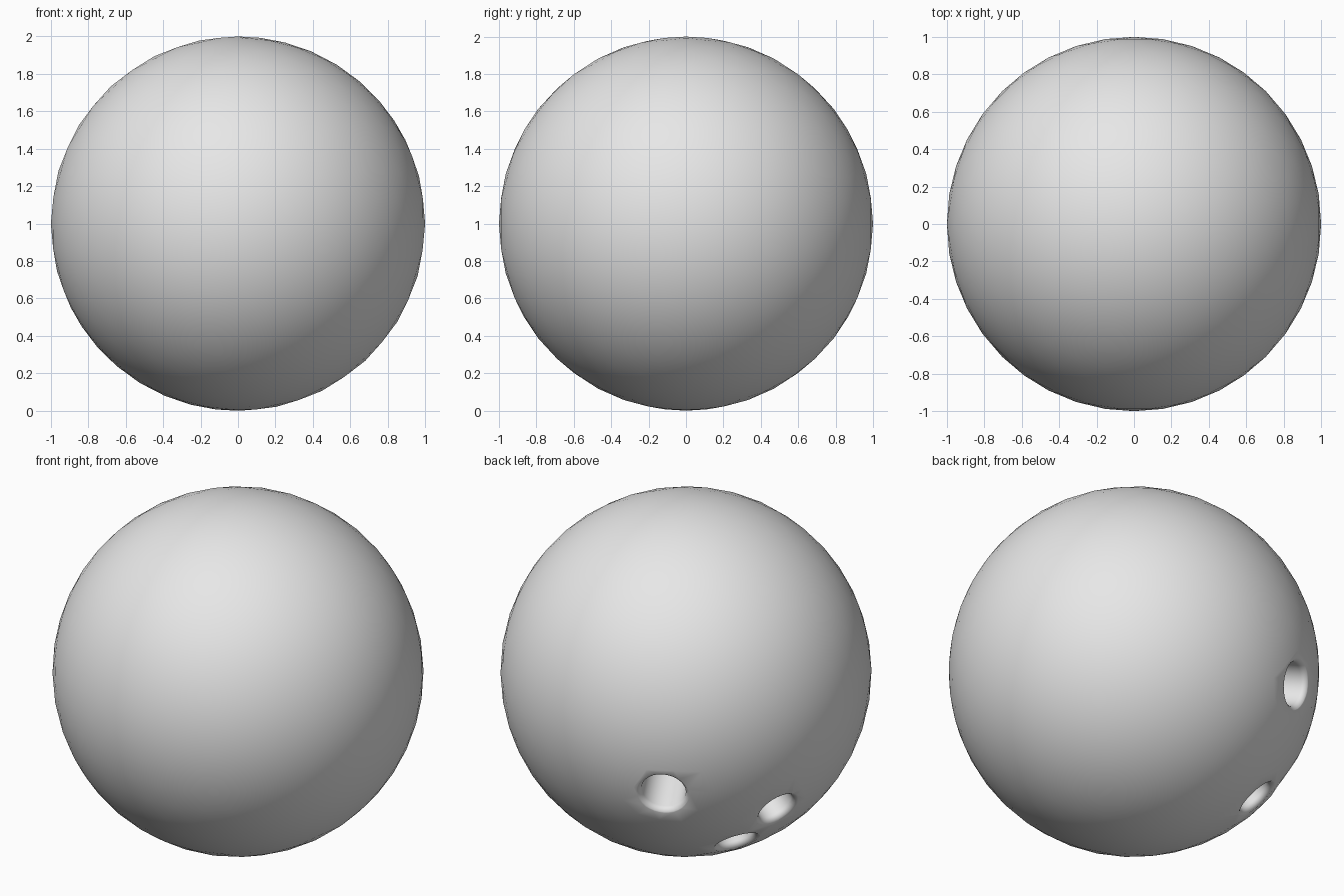
import bpy
import bmesh
from math import radians, sin, cos, pi
from mathutils import Vector

default = bpy.data.objects.get("Cube")
if default:
    bpy.data.objects.remove(default, do_unlink=True)

CENTRE = Vector((0, 0, 1))
STEPS = 32

grey = bpy.data.materials.new("light_grey")
grey.use_nodes = True
colour = (0.8, 0.8, 0.8, 1)
grey.diffuse_color = colour
grey.node_tree.nodes["Principled BSDF"].inputs["Base Color"].default_value = colour

# Ball body
bpy.ops.mesh.primitive_ico_sphere_add(subdivisions=4, radius=1, location=CENTRE)
ball = bpy.context.object
ball.name = "ball"
ball.data.materials.append(grey)


def hole_cutter(name, azimuth, height, radius, lip=0.035, depth=0.42):
    """Lathed drill shape with a flared lip, pointing out of the ball."""
    profile = [(radius, 1 - depth)]
    for i in range(7):
        a = i / 6 * pi / 2
        profile.append((radius + lip * (1 - cos(a)), 0.955 + lip * sin(a)))
    profile.append((radius + lip, 1.1))
    bm = bmesh.new()
    rings = [[bm.verts.new((r * cos(2 * pi * k / STEPS), r * sin(2 * pi * k / STEPS), z))
              for k in range(STEPS)] for r, z in profile]
    for low, high in zip(rings, rings[1:]):
        for k in range(STEPS):
            n = (k + 1) % STEPS
            bm.faces.new((low[k], low[n], high[n], high[k]))
    bm.faces.new(rings[0][::-1])
    bm.faces.new(rings[-1])
    mesh = bpy.data.meshes.new(name)
    bm.to_mesh(mesh)
    bm.free()
    mesh.materials.append(grey)
    obj = bpy.data.objects.new(name, mesh)
    bpy.context.collection.objects.link(obj)
    flat = (1 - height ** 2) ** 0.5
    a = radians(azimuth)
    out = Vector((flat * cos(a), flat * sin(a), height))
    obj.location = CENTRE
    obj.rotation_mode = "QUATERNION"
    obj.rotation_quaternion = out.to_track_quat("Z", "Y")
    return obj


# Thumb hole and two finger holes
cutters = [hole_cutter("thumb_hole_cutter", 117.5, -0.29, 0.12),
           hole_cutter("upper_finger_hole_cutter", 160, -0.495, 0.105),
           hole_cutter("lower_finger_hole_cutter", 149, -0.735, 0.105)]
for cutter in cutters:
    drill = ball.modifiers.new(cutter.name, "BOOLEAN")
    drill.operation = "DIFFERENCE"
    drill.solver = "EXACT"
    drill.object = cutter

# Bake the drilled holes, then smooth the surface
bpy.context.view_layer.update()
graph = bpy.context.evaluated_depsgraph_get()
drilled = bpy.data.meshes.new_from_object(ball.evaluated_get(graph))
ball.modifiers.clear()
ball.data = drilled
for cutter in cutters:
    bpy.data.objects.remove(cutter, do_unlink=True)
bpy.ops.object.select_all(action="DESELECT")
ball.select_set(True)
bpy.context.view_layer.objects.active = ball
bpy.ops.object.shade_smooth_by_angle(angle=radians(50))
